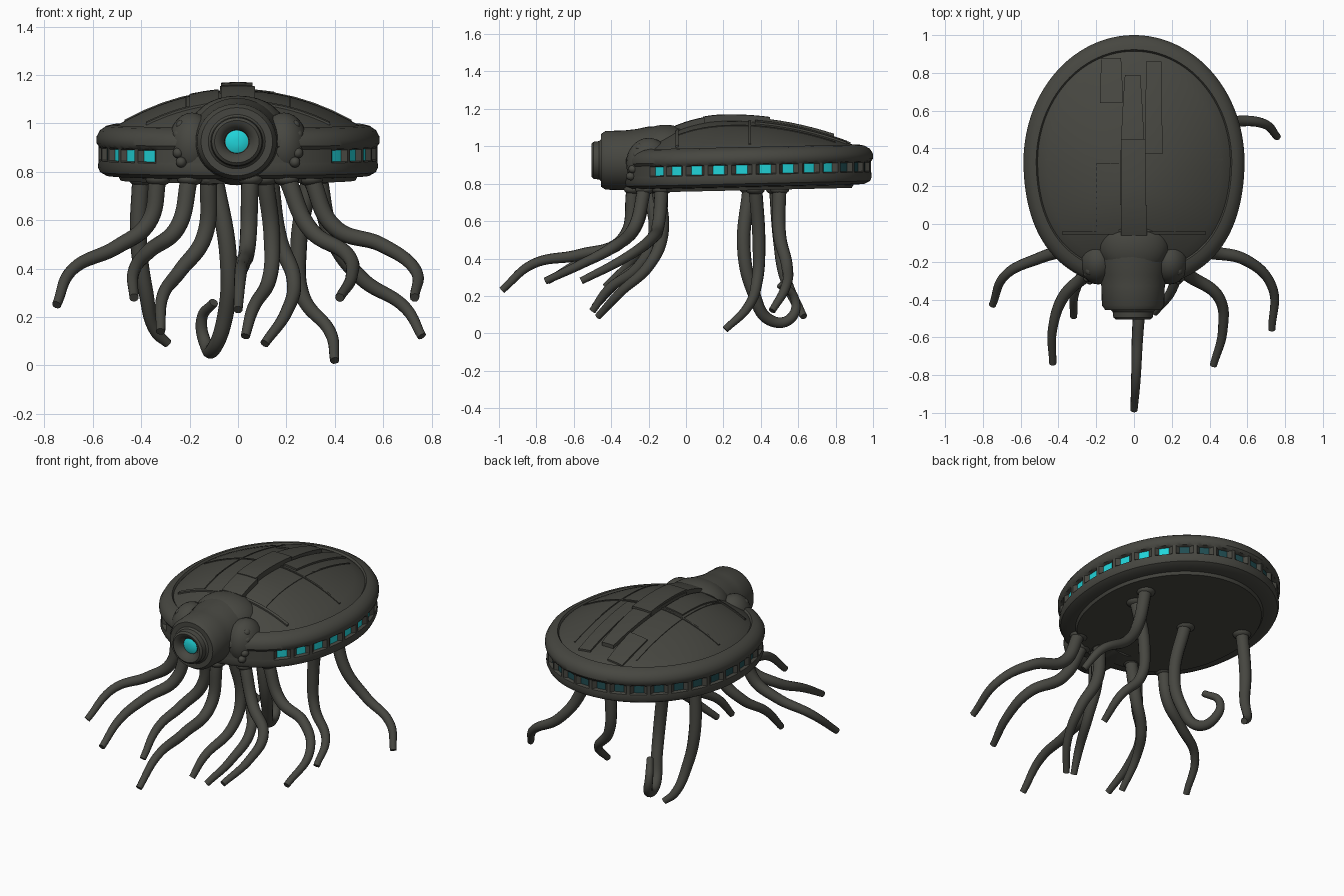
import bpy, bmesh, math
from mathutils import Vector, Matrix
from mathutils.bvhtree import BVHTree

if "Cube" in bpy.data.objects:
    bpy.data.objects.remove(bpy.data.objects["Cube"])


def material(name, rgb):
    m = bpy.data.materials.new(name)
    m.use_nodes = True
    m.diffuse_color = (*rgb, 1)
    bsdf = next(n for n in m.node_tree.nodes if n.type == 'BSDF_PRINCIPLED')
    bsdf.inputs["Base Color"].default_value = (*rgb, 1)
    return m


SHELL = material("dark olive grey", (.062, .062, .052))
GLOW = material("bright cyan", (.015, .66, .70))
DIM = material("dim teal", (.015, .075, .085))
parts = []


def add_object(name, bm, mats=(SHELL,)):
    bmesh.ops.recalc_face_normals(bm, faces=bm.faces)
    mesh = bpy.data.meshes.new(name)
    bm.to_mesh(mesh)
    for m in mats:
        mesh.materials.append(m)
    ob = bpy.data.objects.new(name, mesh)
    bpy.context.collection.objects.link(ob)
    parts.append(ob)
    return ob


def loft(rings):
    """Skin closed rings and cap both ends; returns the mesh and its face rows."""
    bm = bmesh.new()
    vs = [[bm.verts.new(p) for p in ring] for ring in rings]
    n = len(vs[0])
    rows = [[bm.faces.new((a[i], a[(i + 1) % n], b[(i + 1) % n], b[i]))
             for i in range(n)] for a, b in zip(vs, vs[1:])]
    caps = [bm.faces.new(vs[0]), bm.faces.new(vs[-1])]
    return bm, rows, caps


# Hull: egg-shaped outline swept through a saucer profile
PERIOD = 6
SEGS = 32 * PERIOD
MID = .33


def outline(i, s, z, shift=0):
    t = math.tau * i / SEGS
    c = math.cos(t)
    x = .585 * math.sin(t) * (1 + .16 * max(0, -c) ** 2)
    return Vector((s * x, MID - shift + s * .67 * c, z + .015 * s * c))


def is_window(i):
    p = outline(i - i % PERIOD + 1.5, 1, 0)
    return i % PERIOD < 4 and p.y > -.22


def band(z):
    return [outline(i, .953 if is_window(i) else .985, z) for i in range(SEGS)]


def ring(s, z, shift=0):
    return [outline(i, s, z, shift) for i in range(SEGS)]


lower = [(.02, .765), (.83, .765), (.845, .782), (.93, .785), (.975, .8), (.99, .82), (.985, .848)]
upper = [(.985, .906), (1, .92), (1, .945), (.975, .972), (.93, .99), (.885, .996), (.872, .984)]
rings = [ring(*p) for p in lower] + [band(.853), band(.9)] + [ring(*p) for p in upper]
EDGE = .862
for k in range(12):
    s = EDGE * (1 - k / 11.2)
    f = s / EDGE
    rings.append(ring(s, .99 + .147 * (1 - f * f), .13 * (1 - f)))
hull, rows, _ = loft(rings)
for i, face in enumerate(rows[len(lower)]):
    if i % PERIOD < 3 and is_window(i):
        p = outline(i - i % PERIOD + 1.5, 1, 0)
        lit = p.y < .8 if p.x > 0 else p.y < .06
        face.material_index = 1 if lit else 2
hull.normal_update()
surface = BVHTree.FromBMesh(hull)
add_object("hull", hull, (SHELL, GLOW, DIM))


# Armour plates and seams that follow the dome
def plate(name, x0, x1, y0, y1, height, taper=1):
    bm = bmesh.new()
    bmesh.ops.create_grid(bm, x_segments=12, y_segments=12, size=.5)
    for v in bm.verts:
        u, w = v.co.x, v.co.y + .5
        x = (x0 + x1) / 2 + u * (x1 - x0) * (1 + (taper - 1) * w * w)
        y = y0 + w * (y1 - y0)
        hit = surface.ray_cast(Vector((x, y, 2)), Vector((0, 0, -1)))[0]
        v.co = Vector((x, y, (hit.z if hit else .98) - .012))
    new = bmesh.ops.extrude_face_region(bm, geom=bm.faces[:])["geom"]
    for v in new:
        if isinstance(v, bmesh.types.BMVert):
            v.co.z += height + .012
    add_object(name, bm)


plate("spine_plate", -.075, .06, .1, .79, .022, .6)
plate("spine_crest", -.07, .06, .09, .45, .034)
plate("spine_front_block", -.07, .07, -.06, .1, .03)
plate("spine_side_plate", .06, .15, .37, .86, .011, .9)
plate("rear_plate", -.18, -.06, .64, .88, .01, .85)
plate("front_side_plate", -.2, -.08, -.04, .32, .008)
plate("cross_seam", -.47, .47, .335, .347, .006)
plate("front_seam", -.38, .38, -.055, -.04, .01)
for side in (-1, 1):
    plate("long_seam", side * .215 - .004, side * .215 + .004, -.04, .8, .004)


# Head: turned profile along y, given as (radius, y)
def turned(name, profile, centre, n=40, squash=1, mat=SHELL):
    rs = [[Vector((centre[0] + r * math.cos(math.tau * i / n), y,
                   centre[1] + squash * r * math.sin(math.tau * i / n)))
           for i in range(n)] for r, y in profile]
    add_object(name, loft(rs)[0], (mat,))


EYE = (-.005, .925)
turned("head", [(.05, -.46), (.052, -.475), (.075, -.5), (.092, -.505), (.104, -.495),
                (.108, -.465), (.118, -.455), (.148, -.455), (.165, -.43), (.168, -.33),
                (.175, -.27), (.19, -.2), (.19, -.1)], EYE, squash=.95)
turned("eye", [(.01, -.476), (.03, -.474), (.047, -.466), (.047, -.45)], EYE, mat=GLOW)


# Collar, shoulders and cable bumps around the head
def blob(name, centre, radii):
    bm = bmesh.new()
    bmesh.ops.create_uvsphere(bm, u_segments=24, v_segments=14, radius=1,
                              matrix=Matrix.Translation(centre) @ Matrix.Diagonal((*radii, 1)))
    add_object(name, bm)


blob("collar", (0, -.11, .995), (.19, .17, .12))
for side in (-1, 1):
    blob("shoulder", (side * .19, -.2, .91), (.1, .12, .135))
    for k in range(5):
        blob("cable_bump", (side * (.235 + .012 * (k % 2)), -.295 + .012 * k, .84 + .038 * k),
             (.022, .025, .022))

# Tentacles: each is a path of x, y, z points from root to tip
front_paths = [
    [(-.33, -.13, .78), (-.37, -.14, .59), (-.5, -.18, .49), (-.68, -.27, .4), (-.75, -.43, .25)],
    [(-.2, -.22, .78), (-.25, -.27, .57), (-.37, -.38, .47), (-.43, -.55, .39), (-.43, -.74, .28)],
    [(-.12, -.17, .78), (-.14, -.15, .53), (-.24, -.22, .39), (-.31, -.35, .29), (-.32, -.49, .14)],
    [(.05, -.28, .78), (.04, -.34, .5), (.02, -.57, .42), (.01, -.82, .37), (0, -.985, .23)],
    [(.11, -.2, .78), (.14, -.17, .52), (.13, -.25, .36), (.06, -.42, .23), (.03, -.5, .12)],
    [(.13, -.15, .78), (.17, -.13, .52), (.23, -.2, .36), (.2, -.35, .22), (.11, -.47, .09)],
    [(.2, -.22, .78), (.3, -.28, .56), (.45, -.39, .46), (.47, -.56, .37), (.42, -.75, .28)],
    [(.3, -.13, .78), (.4, -.15, .57), (.59, -.19, .5), (.73, -.33, .4), (.73, -.56, .28)],
]
rear_paths = [
    [(-.4, .48, .79), (-.41, .5, .5), (-.38, .53, .3), (-.34, .6, .14), (-.29, .63, .09)],
    [(.33, .5, .79), (.39, .5, .53), (.51, .54, .36), (.69, .53, .24), (.76, .46, .12)],
    [(.3, .37, .79), (.25, .39, .48), (.27, .38, .28), (.38, .33, .14), (.4, .21, .02)],
    [(-.1, .34, .79), (-.04, .31, .44), (-.05, .36, .22), (-.1, .45, .07), (-.13, .56, .08),
     (-.15, .58, .19), (-.1, .5, .26)],
]


def tentacle(name, path):
    cu = bpy.data.curves.new(name, 'CURVE')
    cu.dimensions = '3D'
    cu.bevel_depth = 1
    cu.bevel_resolution = 4
    cu.use_fill_caps = True
    cu.materials.append(SHELL)
    sp = cu.splines.new('BEZIER')
    sp.resolution_u = 10
    sp.bezier_points.add(len(path) - 1)
    for k, (bp, p) in enumerate(zip(sp.bezier_points, path)):
        bp.co = p
        bp.handle_left_type = bp.handle_right_type = 'AUTO'
        bp.radius = .037 - .018 * (k / (len(path) - 1)) ** 1.5
    ob = bpy.data.objects.new(name, cu)
    bpy.context.collection.objects.link(ob)
    parts.append(ob)
    # Flared socket where the tentacle leaves the hull
    blob(name + "_socket", (path[0][0], path[0][1], .77), (.052, .052, .03))


for k, path in enumerate(front_paths):
    tentacle(f"front_tentacle_{k + 1}", path)
for k, path in enumerate(rear_paths):
    tentacle(f"rear_tentacle_{k + 1}", path)

# Turn the tentacle curves into meshes and smooth everything
bpy.ops.object.select_all(action='DESELECT')
for ob in parts:
    ob.select_set(True)
bpy.context.view_layer.objects.active = next(o for o in parts if o.type == 'CURVE')
bpy.ops.object.convert(target='MESH')
bpy.ops.object.shade_smooth_by_angle(angle=math.radians(35))
